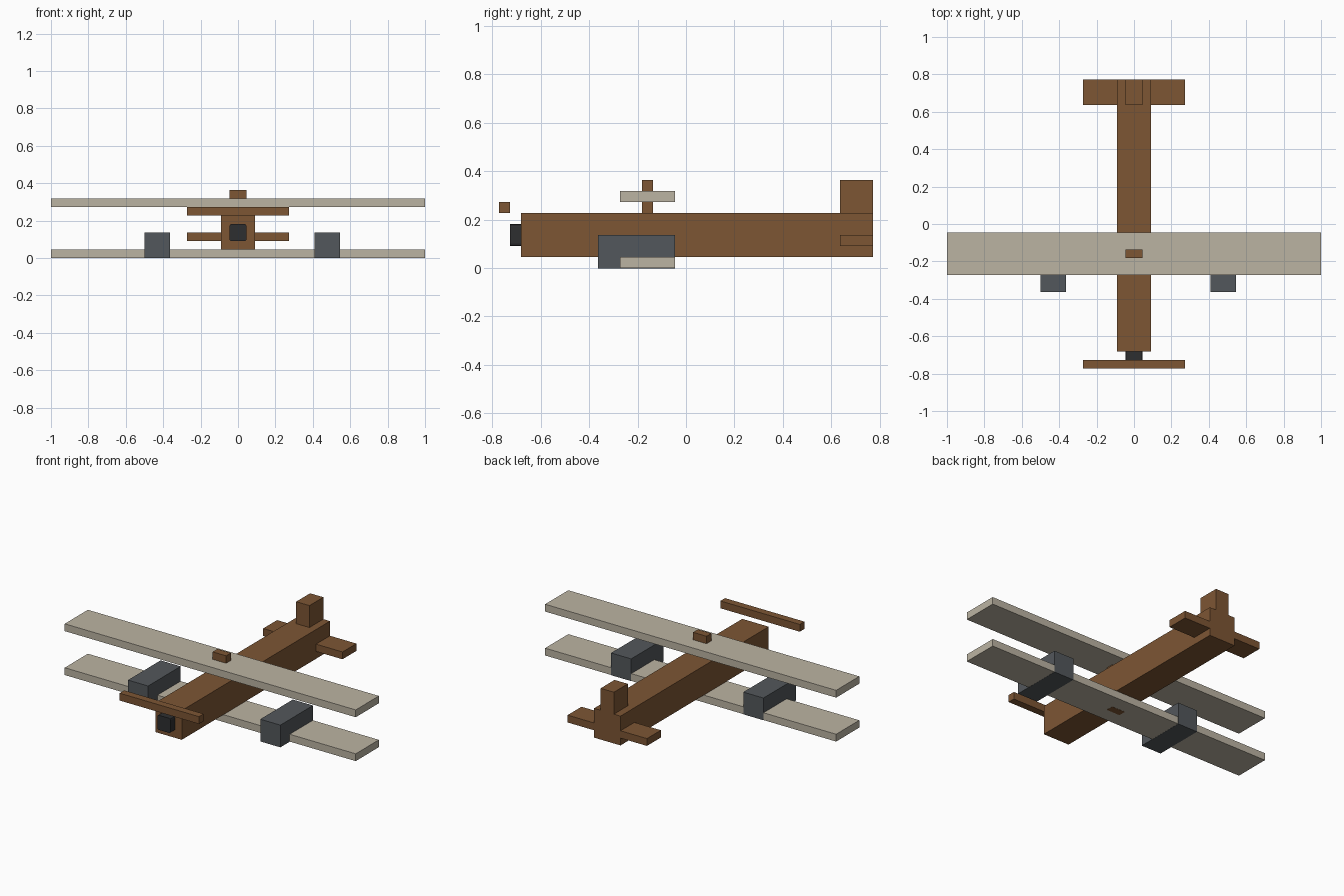
import bpy

if "Cube" in bpy.data.objects:
    bpy.data.objects.remove(bpy.data.objects["Cube"])

U = 2 / 44  # block unit: the wingspan is 44 blocks


def material(name, rgb):
    m = bpy.data.materials.new(name)
    m.diffuse_color = (*rgb, 1)
    m.use_nodes = True
    m.node_tree.nodes["Principled BSDF"].inputs["Base Color"].default_value = m.diffuse_color
    return m


brown = material("brown wood", (0.205, 0.092, 0.034))
cream = material("wing cloth", (0.50, 0.455, 0.365))
grey = material("engine grey", (0.086, 0.096, 0.106))
black = material("nose black", (0.027, 0.028, 0.030))


def box(name, x, y, z, mat, grow=0.0):
    """Box from block ranges; grow pushes it slightly proud of flush faces."""
    size = [(b - a) * U + 2 * grow for a, b in (x, y, z)]
    centre = [(a + b) / 2 * U for a, b in (x, y, z)]
    bpy.ops.mesh.primitive_cube_add(size=1, location=centre)
    ob = bpy.context.object
    ob.name = name
    ob.scale = size
    bpy.ops.object.transform_apply(location=False, rotation=False, scale=True)
    ob.data.materials.append(mat)
    return ob


# Fuselage
box("fuselage", (-2, 2), (-15, 17), (1, 5), brown)

# Two stacked wings
for name, z in (("lower_wing", 0), ("upper_wing", 6)):
    box(name, (-22, 22), (-6, -1), (z, z + 1), cream)

# Strut passing through both wings
box("centre_strut", (-1, 1), (-4, -3), (0, 8), brown, 0.0008)

# Engine pods on the lower wing (not quite symmetric)
for name, x in (("left_engine", -11), ("right_engine", 9)):
    box(name, (x, x + 3), (-8, -1), (0, 3), grey, 0.0008)

# Tail
box("tailplane", (-6, 6), (14, 17), (2, 3), brown)
box("tail_fin", (-1, 1), (14, 17), (5, 8), brown)

# Propeller bar and nose hub with softened long edges
box("propeller", (-6, 6), (-17, -16), (5, 6), brown)
nose = box("nose_hub", (-1, 1), (-16, -15), (2, 4), black)
group = nose.data.attributes.new("bevel_weight_edge", 'FLOAT', 'EDGE')
for e in nose.data.edges:
    a, b = (nose.data.vertices[i].co for i in e.vertices)
    group.data[e.index].value = 1.0 if abs(a.y - b.y) > 0.01 else 0.0
bevel = nose.modifiers.new("bevel", 'BEVEL')
bevel.limit_method = 'WEIGHT'
bevel.width = 0.01
bevel.segments = 2
